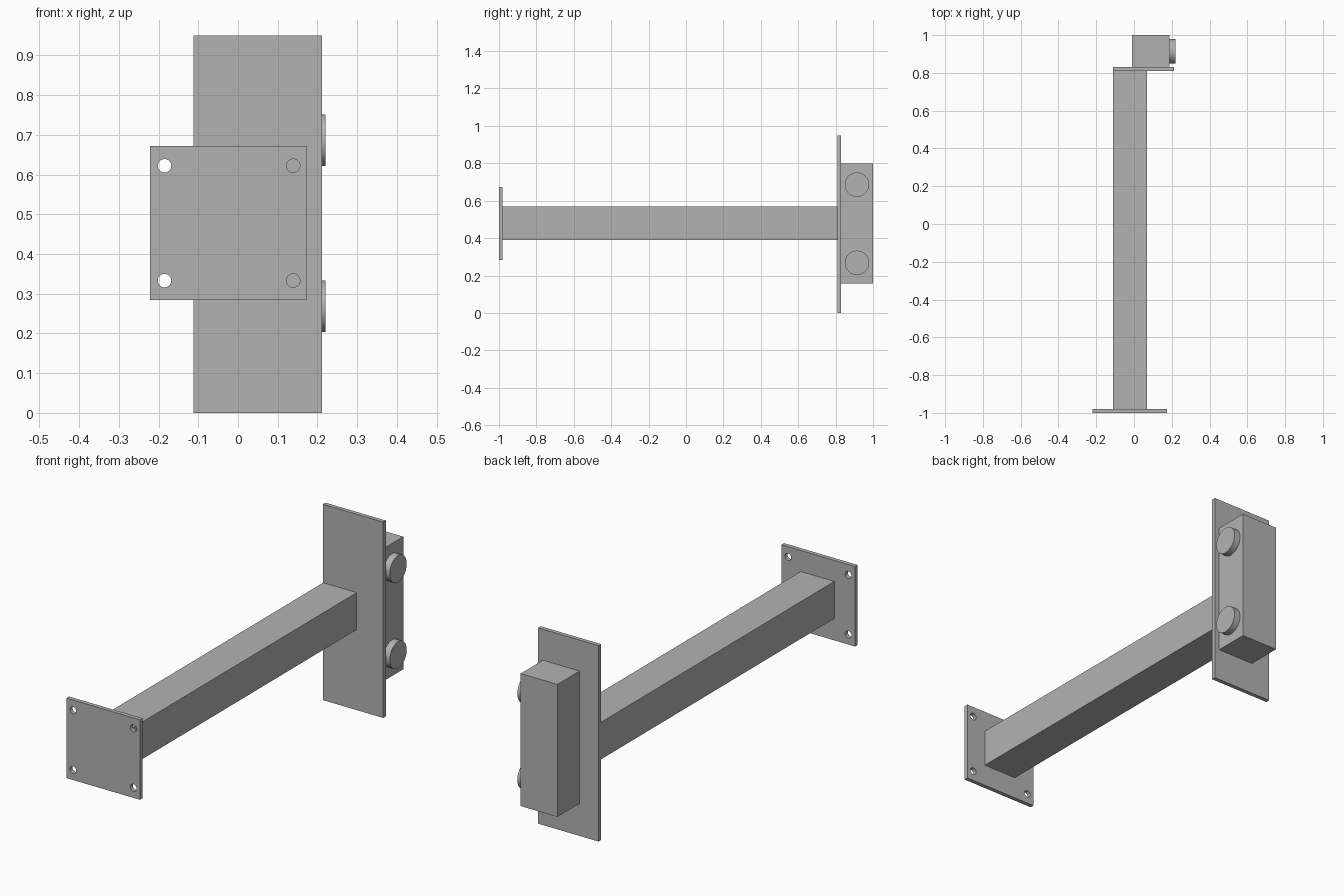
import bpy
from math import pi
from mathutils import Vector

default = bpy.data.objects.get("Cube")
if default:
    bpy.data.objects.remove(default, do_unlink=True)

# Single flat steel colour
steel = bpy.data.materials.new("steel grey")
steel.use_nodes = True
GREY = (0.45, 0.45, 0.45, 1.0)
steel.diffuse_color = GREY
steel.node_tree.nodes["Principled BSDF"].inputs["Base Color"].default_value = GREY


def finish(name):
    obj = bpy.context.object
    obj.name = name
    obj.data.materials.append(steel)
    return obj


def box(name, low, high):
    """Flat-sided box between two opposite corners."""
    low, high = Vector(low), Vector(high)
    bpy.ops.mesh.primitive_cube_add(size=1, location=(low + high) / 2)
    obj = finish(name)
    obj.scale = high - low
    bpy.ops.object.transform_apply(location=False, rotation=False, scale=True)
    return obj


def cylinder(name, centre, radius, depth, rotation):
    bpy.ops.mesh.primitive_cylinder_add(vertices=48, radius=radius, depth=depth,
                                        location=centre, rotation=rotation)
    obj = finish(name)
    bpy.ops.object.shade_smooth_by_angle(angle=pi / 6)
    return obj


# Square beam running between the two plates
box("beam", (-0.11, -0.98, 0.39), (0.07, 0.81, 0.57))

# Tall back plate and the block fixed behind it
box("back_plate", (-0.112, 0.81, 0), (0.212, 0.83, 0.95))
box("back_block", (-0.01, 0.83, 0.157), (0.187, 1, 0.8))

# Round buttons on the left side of the block
for name, z in (("lower_button", 0.268), ("upper_button", 0.686)):
    cylinder(name, (0.203, 0.914, z), 0.065, 0.034, (0, pi / 2, 0))

# Front mounting plate with a bolt hole drilled near each corner
plate = box("mounting_plate", (-0.221, -1, 0.284), (0.174, -0.98, 0.672))
for x in (-0.185, 0.139):
    for z in (0.333, 0.622):
        cutter = cylinder("hole_cutter", (x, -0.99, z), 0.017, 0.1, (pi / 2, 0, 0))
        cutter.hide_render = True
        drill = plate.modifiers.new("bolt hole", "BOOLEAN")
        drill.operation = "DIFFERENCE"
        drill.solver = "EXACT"
        drill.object = cutter
        bpy.context.view_layer.objects.active = plate
        bpy.ops.object.modifier_apply(modifier=drill.name)
        bpy.data.objects.remove(cutter, do_unlink=True)
